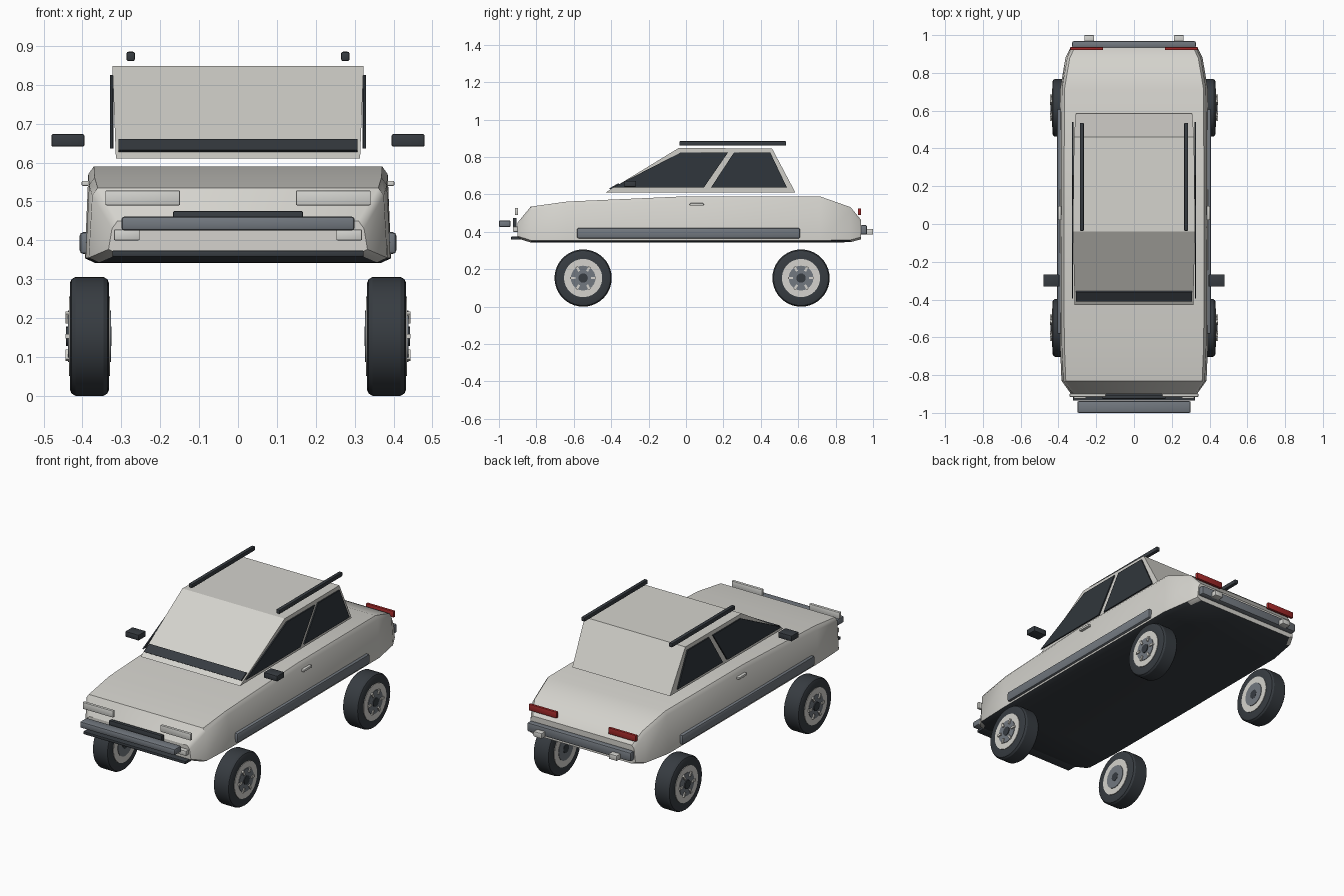
import bpy, bmesh, math

if "Cube" in bpy.data.objects:
    bpy.data.objects.remove(bpy.data.objects["Cube"])


def material(name, r, g, b):
    m = bpy.data.materials.new(name)
    m.diffuse_color = (r, g, b, 1)
    m.use_nodes = True
    m.node_tree.nodes["Principled BSDF"].inputs["Base Color"].default_value = m.diffuse_color
    return m


PAINT = material("light_grey_paint", 0.66, 0.65, 0.61)
DARK = material("dark_rubber", 0.038, 0.045, 0.053)
GLASS = material("dark_glass", 0.03, 0.037, 0.045)
GREY = material("blue_grey_trim", 0.17, 0.19, 0.215)
LAMP = material("pale_lamp", 0.66, 0.66, 0.63)
RED = material("red_lamp", 0.36, 0.022, 0.022)


def finish(name, bm, mats, bevel=0.0, angle=30):
    bmesh.ops.remove_doubles(bm, verts=bm.verts, dist=1e-5)
    bmesh.ops.recalc_face_normals(bm, faces=bm.faces)
    if bevel:
        bmesh.ops.bevel(bm, geom=bm.edges[:], offset=bevel, segments=2,
                        profile=0.5, affect='EDGES')
    me = bpy.data.meshes.new(name)
    bm.to_mesh(me)
    bm.free()
    for m in mats:
        me.materials.append(m)
    ob = bpy.data.objects.new(name, me)
    bpy.context.collection.objects.link(ob)
    bpy.ops.object.select_all(action='DESELECT')
    ob.select_set(True)
    bpy.context.view_layer.objects.active = ob
    bpy.ops.object.shade_smooth_by_angle(angle=math.radians(angle))
    return ob


def loft(bm, rings, caps=True):
    rows = [[bm.verts.new(p) for p in ring] for ring in rings]
    n = len(rows[0])
    for a, b in zip(rows, rows[1:]):
        for i in range(n):
            j = (i + 1) % n
            bm.faces.new((a[i], a[j], b[j], b[i]))
    if caps:
        bm.faces.new(rows[0])
        bm.faces.new(rows[-1][::-1])


def prism(name, yz, x0, x1, mat, bevel=0.0):
    bm = bmesh.new()
    loft(bm, [[(x, y, z) for y, z in yz] for x in (x0, x1)])
    return finish(name, bm, [mat], bevel)


def box(name, x0, x1, y0, y1, z0, z1, mat, bevel=0.003):
    return prism(name, [(y0, z0), (y1, z0), (y1, z1), (y0, z1)],
                 x0, x1, mat, bevel)


def pair(name, x0, x1, *rest, **kw):
    for side, s in (("right", 1), ("left", -1)):
        box(side + "_" + name, s * x0, s * x1, *rest, **kw)


def lathe(name, profile, centre, mat, closed=False, seg=40):
    """Spin (x, radius) points round the x axis."""
    cx, cy, cz = centre
    if closed:
        profile = profile + profile[:1]
    bm = bmesh.new()
    loft(bm, [[(cx + x, cy + r * math.cos(2 * math.pi * i / seg),
                cz + r * math.sin(2 * math.pi * i / seg)) for i in range(seg)]
              for x, r in profile], caps=not closed)
    return finish(name, bm, [mat])


# Body: sections along y (y, half width, bottom, top)
stations = [(-0.90, 0.322, 0.365, 0.45), (-0.83, 0.373, 0.343, 0.535),
            (-0.635, 0.381, 0.342, 0.562), (0.0, 0.383, 0.342, 0.59),
            (0.715, 0.38, 0.342, 0.59), (0.88, 0.352, 0.345, 0.532),
            (0.935, 0.325, 0.36, 0.465)]
rings = []
for y, w, b, t in stations:
    half = [(w - 0.015, b), (w + 0.011, b + 0.012), (w + 0.002, t - 0.02), (w - 0.012, t)]
    rings.append([(x, y, z) for x, z in half] + [(-x, y, z) for x, z in half[::-1]])
bm = bmesh.new()
loft(bm, rings)
bmesh.ops.recalc_face_normals(bm, faces=bm.faces)
for f in bm.faces:
    # the underside is dark
    if f.normal.z < -0.9:
        f.material_index = 1
finish("body", bm, [PAINT, DARK], angle=35)

# Cabin: four sections from windscreen foot to tail, each a line across x
prof = [(-0.43, 0.61, 0.314), (-0.04, 0.848, 0.323), (0.46, 0.846, 0.318), (0.585, 0.61, 0.308)]
bm = bmesh.new()
loft(bm, [[(s * w, y, z) for y, z, w in prof] for s in (-1, 1)])
finish("cabin", bm, [PAINT])

# Side windows
for side, s in (("right", 1), ("left", -1)):
    prism(side + "_front_window", [(-0.395, 0.636), (-0.027, 0.825), (0.225, 0.825),
          (0.095, 0.636)], s * 0.322, s * 0.329, GLASS)
    prism(side + "_rear_window", [(0.133, 0.636), (0.257, 0.825), (0.45, 0.825),
          (0.54, 0.636)], s * 0.320, s * 0.327, GLASS)

# Dark strip along the windscreen foot
prism("windscreen_strip", [(-0.40, 0.625), (-0.411, 0.632), (-0.362, 0.66), (-0.352, 0.654)],
      -0.307, 0.307, DARK)

# Roof rails, mirrors, handles and side trims
pair("roof_rail", 0.265, 0.287, -0.036, 0.535, 0.861, 0.885, DARK, bevel=0.005)
pair("mirror", 0.395, 0.48, -0.332, -0.267, 0.641, 0.673, DARK, bevel=0.004)
pair("door_handle", 0.38, 0.402, 0.02, 0.095, 0.54, 0.553, LAMP)
pair("side_trim", 0.375, 0.407, -0.583, 0.61, 0.365, 0.421, GREY, bevel=0.009)

# Front end
box("front_bumper", -0.30, 0.30, -1.0, -0.938, 0.425, 0.461, GREY, 0.008)
box("grille", -0.167, 0.167, -0.926, -0.905, 0.425, 0.475, DARK)
box("front_lip", -0.323, 0.323, -0.935, -0.87, 0.358, 0.374, DARK)
pair("headlight", 0.149, 0.341, -0.915, -0.898, 0.49, 0.528, LAMP)
pair("fog_lamp", 0.253, 0.319, -0.925, -0.895, 0.40, 0.428, LAMP)

# Rear end
box("rear_bumper", -0.327, 0.327, 0.932, 0.968, 0.385, 0.436, GREY, 0.008)
pair("rear_bumper_block", 0.212, 0.263, 0.962, 1.0, 0.385, 0.415, LAMP)
pair("tail_light", 0.163, 0.338, 0.92, 0.936, 0.49, 0.526, RED)

# Wheels
for end, y in (("front", -0.55), ("rear", 0.615)):
    for side, s in (("right", 1), ("left", -1)):
        tag = end + "_" + side + "_"
        c = (s * 0.382, y, 0.153)
        lathe(tag + "tyre", [(-0.05, 0.095), (-0.05, 0.138), (-0.046, 0.147), (-0.036, 0.153),
              (0.036, 0.153), (0.046, 0.147), (0.05, 0.138), (0.05, 0.095)], c, DARK, closed=True)
        lathe(tag + "rim", [(-0.053, 0.102), (0.053, 0.102)], c, PAINT)
        lathe(tag + "wheel_disc", [(-0.055, 0.066), (0.056, 0.066)], c, GREY)
        lathe(tag + "hub", [(-0.057, 0.025), (0.06, 0.025)] if s > 0 else
              [(-0.06, 0.025), (0.057, 0.025)], c, DARK, seg=20)
        # small spoke lugs round the outer disc
        for k in range(6):
            a = k * math.pi / 3
            ca, sa = math.cos(a), math.sin(a)
            quad = [(0.042, -0.006), (0.07, -0.006), (0.07, 0.006), (0.042, 0.006)]
            prism(tag + "lug_%d" % (k + 1),
                  [(y + r * ca - t * sa, 0.153 + r * sa + t * ca) for r, t in quad],
                  s * 0.43, s * 0.444, PAINT)
